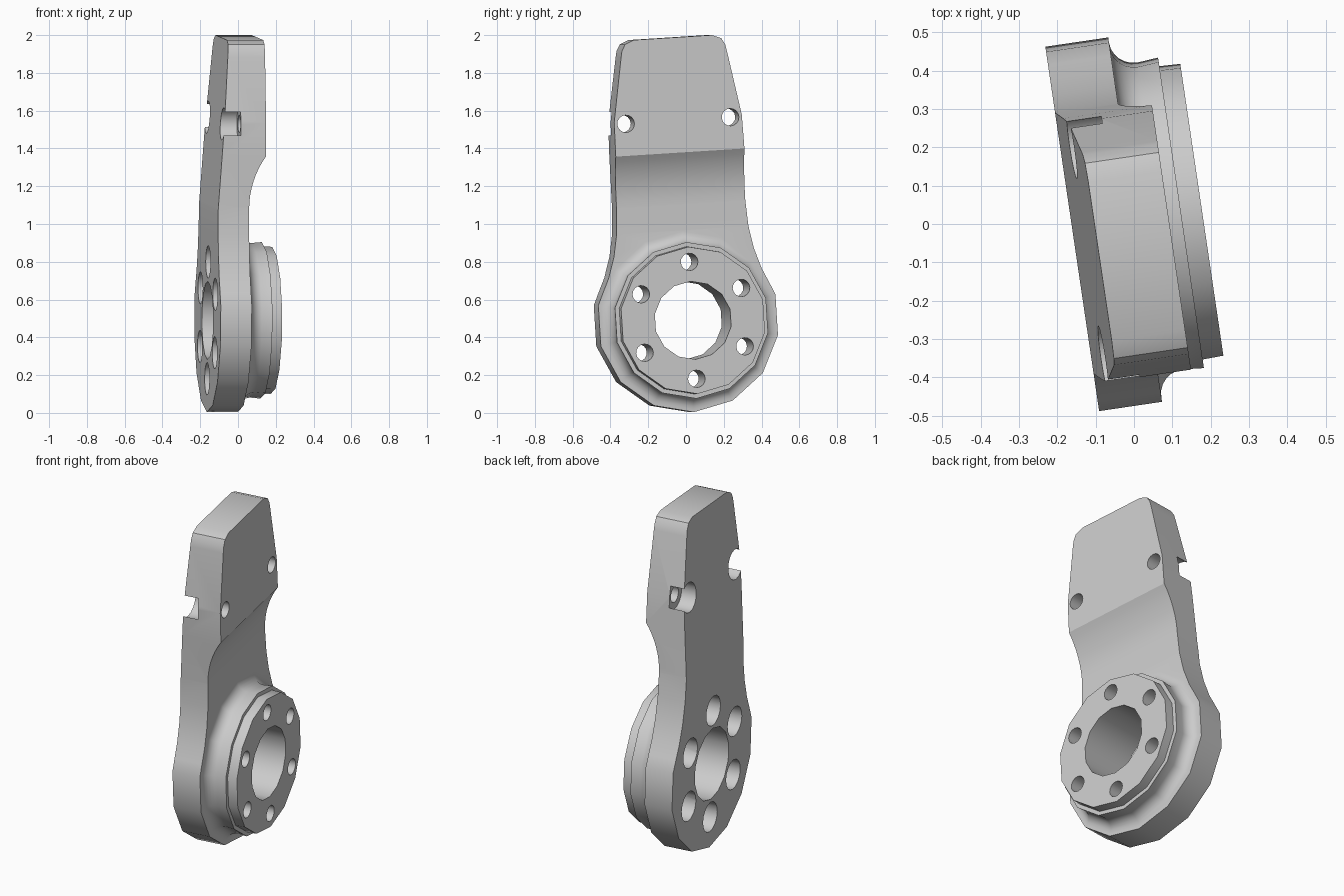
import bpy, bmesh
from math import sin, cos, pi, radians
from mathutils import Matrix, Vector

if "Cube" in bpy.data.objects:
    bpy.data.objects.remove(bpy.data.objects["Cube"], do_unlink=True)

SIDES = 14
grey = bpy.data.materials.new("plain_grey")
grey.use_nodes = True
colour = (0.6, 0.6, 0.6, 1)
grey.diffuse_color = colour
grey.node_tree.nodes["Principled BSDF"].inputs["Base Color"].default_value = colour


def finish(bm, name):
    bmesh.ops.recalc_face_normals(bm, faces=bm.faces)
    mesh = bpy.data.meshes.new(name)
    bm.to_mesh(mesh)
    bm.free()
    mesh.materials.append(grey)
    obj = bpy.data.objects.new(name, mesh)
    bpy.context.collection.objects.link(obj)
    return obj


def prism(name, points, step):
    """Extrude a closed outline of 3D points along a vector."""
    bm = bmesh.new()
    face = bm.faces.new([bm.verts.new(p) for p in points])
    new = bmesh.ops.extrude_face_region(bm, geom=[face])["geom"]
    bmesh.ops.translate(bm, vec=step, verts=[g for g in new if isinstance(g, bmesh.types.BMVert)])
    return finish(bm, name)


def lathe(name, profile, sides, v=0, w=0):
    """Solid turned about the x axis from (along, radius) pairs."""
    bm = bmesh.new()
    rings = []
    for a, r in profile:
        angles = [2 * pi * k / sides - pi / 2 for k in range(sides)]
        rings.append([bm.verts.new((a, v + r * cos(t), w + r * sin(t))) for t in angles])
    for low, high in zip(rings, rings[1:]):
        for k in range(sides):
            n = (k + 1) % sides
            bm.faces.new((low[k], low[n], high[n], high[k]))
    bm.faces.new(rings[0])
    bm.faces.new(rings[-1])
    return finish(bm, name)


def combine(target, tool, operation):
    mod = target.modifiers.new("combine", "BOOLEAN")
    mod.operation, mod.solver, mod.object = operation, "EXACT", tool
    bpy.context.view_layer.objects.active = target
    bpy.ops.object.modifier_apply(modifier=mod.name)
    bpy.data.objects.remove(tool, do_unlink=True)


# Plate outline: round lower end, narrow neck, tapered top with rounded corners
half = [(0.487 * sin(2 * pi * k / SIDES), -0.487 * cos(2 * pi * k / SIDES)) for k in range(1, 5)]
half += [(0.445, 0.175), (0.41, 0.25), (0.375, 0.36), (0.353, 0.48), (0.345, 0.62),
         (0.345, 0.89), (0.342, 1.07), (0.284, 1.41), (0.277, 1.445), (0.258, 1.48), (0.21, 1.5)]
outline = [(0, -0.487)] + half + [(-v, w) for v, w in reversed(half)]
bracket = prism("bracket_body", [(-0.4, v, w) for v, w in outline], Vector((0.8, 0, 0)))

# Thickness profile: thin lower plate, curved step, thick upper block
radius, run = 0.48, 0.275
arc = [(0.003 + radius * (1 - cos(t)), 0.89 - run + radius * sin(t))
       for t in [radians(35 * k / 8) for k in range(9)]]
arc[-1] = (0.09, 0.89)
profile = [(-0.163, -0.7), (0.003, -0.7)] + arc + [(0.09, 1.6), (-0.097, 1.6), (-0.163, 0.6)]
slab = prism("thickness_profile", [(a, -0.7, w) for a, w in profile], Vector((0, 1.4, 0)))
combine(bracket, slab, "INTERSECT")

# Hub with a fillet at its root and a stepped rim
fillet = [(0.068 - 0.065 * cos(t), 0.473 - 0.063 * sin(t))
          for t in [pi / 2 * k / 6 for k in range(7)]]
hub = lathe("hub", [(-0.06, 0.465)] + fillet
            + [(0.124, 0.415), (0.124, 0.392), (0.179, 0.39)], SIDES)
combine(bracket, hub, "UNION")

# Centre bore
combine(bracket, lathe("centre_bore", [(-0.5, 0.207), (0.5, 0.207)], SIDES), "DIFFERENCE")

# Counterbored bolt holes: a ring of six in the hub, two in the upper block
holes = [(0.31 * sin(pi / 3 * k), 0.31 * cos(pi / 3 * k), -0.06) for k in range(6)]
holes += [(side * 0.28, 1.06, -0.045) for side in (-1, 1)]
for v, w, seat in holes:
    steps = [(-0.5, 0.086), (seat, 0.086), (seat, 0.046), (0.5, 0.046)]
    combine(bracket, lathe("bolt_hole", steps, 16, v, w), "DIFFERENCE")

# Place the part at its slight lean and turn
place = (Matrix.Translation((0, 0.011, 0.49))
         @ Matrix.Rotation(radians(8.4), 4, "Z") @ Matrix.Rotation(radians(3.6), 4, "X"))
bracket.data.transform(place)

bpy.ops.object.select_all(action="DESELECT")
bracket.select_set(True)
bpy.context.view_layer.objects.active = bracket
bpy.ops.object.shade_smooth_by_angle(angle=radians(30))
